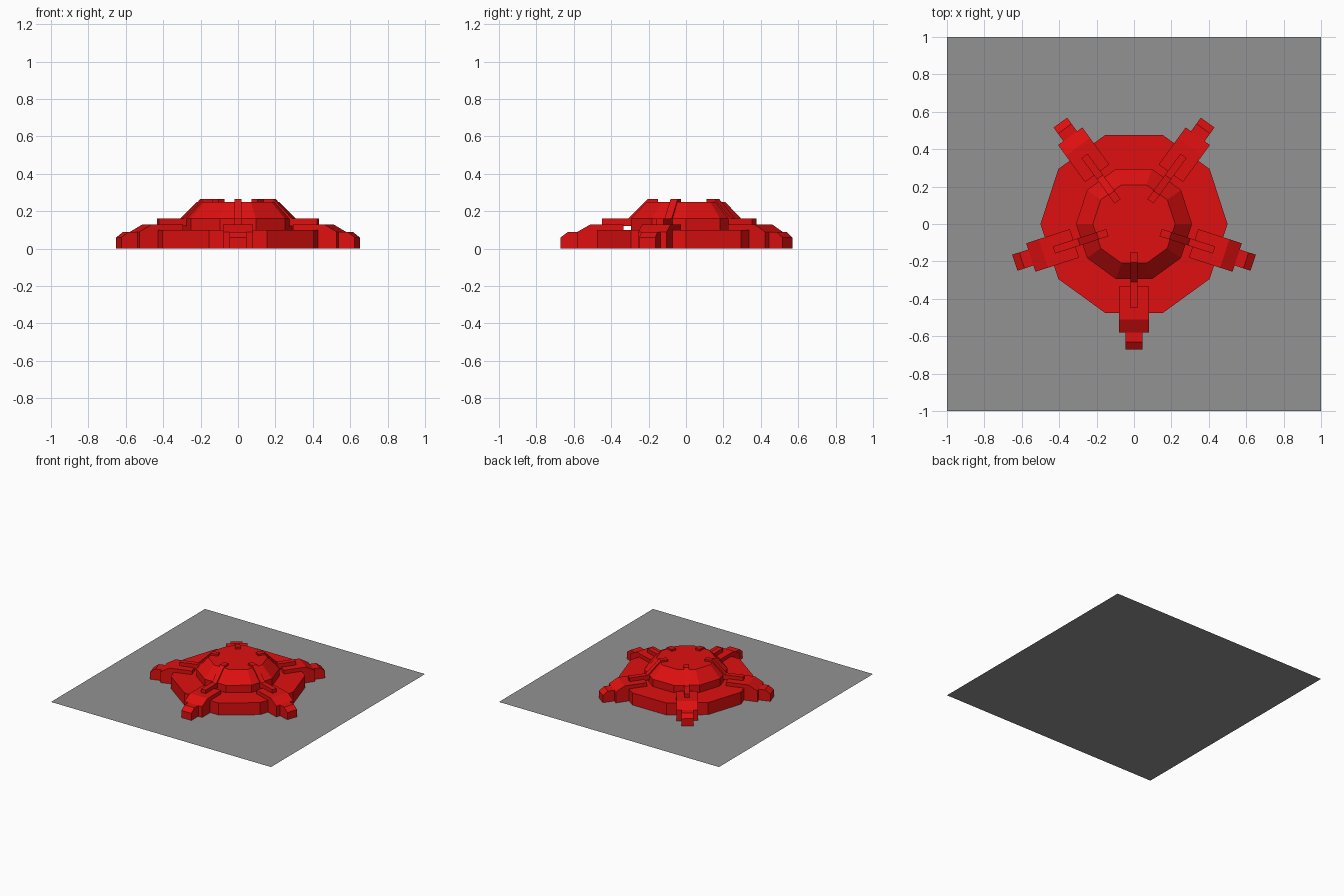
import bpy
import bmesh
from math import cos, sin, pi, radians
from mathutils import Matrix

cube = bpy.data.objects.get("Cube")
if cube:
    bpy.data.objects.remove(cube, do_unlink=True)


def make_material(name, rgb):
    mat = bpy.data.materials.new(name)
    mat.use_nodes = True
    color = (*rgb, 1.0)
    mat.diffuse_color = color
    mat.node_tree.nodes["Principled BSDF"].inputs["Base Color"].default_value = color
    return mat


RED = make_material("red", (0.74, 0.005, 0.005))
GREY = make_material("grey", (0.29, 0.29, 0.29))
BASE = 0.001   # hull rests just above the ground sheet


def add_object(name, bm, mat):
    bmesh.ops.recalc_face_normals(bm, faces=bm.faces)
    mesh = bpy.data.meshes.new(name)
    bm.to_mesh(mesh)
    bm.free()
    mesh.materials.append(mat)
    obj = bpy.data.objects.new(name, mesh)
    bpy.context.collection.objects.link(obj)
    return obj


def stacked_rings(name, rings, mat, sides=10):
    """Closed faceted solid through (radius, height) rings."""
    bm = bmesh.new()
    loops = [[bm.verts.new((r * cos(2 * pi * i / sides), r * sin(2 * pi * i / sides), z))
              for i in range(sides)] for r, z in rings]
    for low, high in zip(loops, loops[1:]):
        for i in range(sides):
            j = (i + 1) % sides
            bm.faces.new((low[i], low[j], high[j], high[i]))
    bm.faces.new(loops[0])
    bm.faces.new(loops[-1])
    return add_object(name, bm, mat)


def radial_part(name, profile, width, angle, mat):
    """Side profile of (distance, height) points, given a width and turned outward."""
    bm = bmesh.new()
    sides = [[bm.verts.new((d, w, z)) for d, z in profile] for w in (-width / 2, width / 2)]
    count = len(profile)
    for i in range(count):
        j = (i + 1) % count
        bm.faces.new((sides[0][i], sides[0][j], sides[1][j], sides[1][i]))
    for side in sides:
        bm.faces.new(side)
    bm.transform(Matrix.Rotation(radians(angle), 4, "Z"))
    return add_object(name, bm, mat)


# Ground sheet
sheet = bmesh.new()
bmesh.ops.create_grid(sheet, x_segments=1, y_segments=1, size=1.0)
add_object("ground_sheet", sheet, GREY)

# Ten-sided hull and dome
stacked_rings("hull", [(0.5, BASE), (0.5, 0.10)], RED)
stacked_rings("dome", [(0.31, 0.09), (0.31, 0.16), (0.22, 0.25)], RED)

# Side profiles of the repeated leg parts
LEG = [(0.335, BASE), (0.58, BASE), (0.58, 0.09), (0.51, 0.13), (0.335, 0.13)]
FOOT = [(0.55, BASE), (0.67, BASE), (0.67, 0.06), (0.63, 0.09), (0.55, 0.09)]
RIB = [(0.15, 0.24), (0.20, 0.24), (0.28, 0.12), (0.45, 0.12),
       (0.45, 0.16), (0.31, 0.16), (0.205, 0.265), (0.15, 0.265)]

# Five legs, each with a foot and a rib running up the dome
for name, angle in (("front", -90), ("left", -18), ("back_left", 54),
                    ("back_right", 126), ("right", 198)):
    radial_part(name + "_leg", LEG, 0.16, angle, RED)
    radial_part(name + "_foot", FOOT, 0.09, angle, RED)
    radial_part(name + "_rib", RIB, 0.04, angle, RED)
